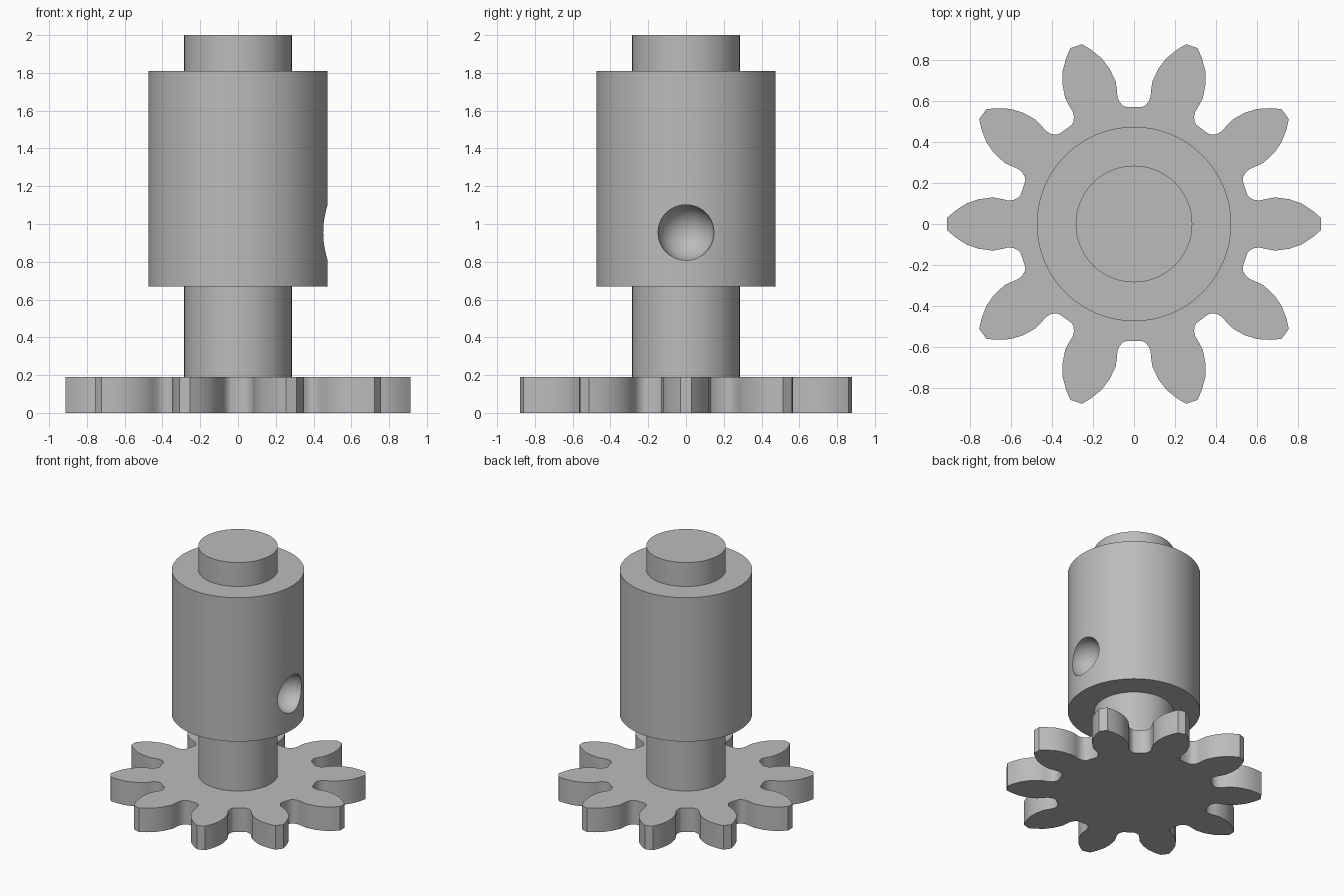
import bpy
import bmesh
from math import radians
from mathutils import Matrix, Vector

cube = bpy.data.objects.get("Cube")
if cube:
    bpy.data.objects.remove(cube, do_unlink=True)

grey = bpy.data.materials.new("plain grey")
grey.use_nodes = True
colour = (0.5, 0.5, 0.5, 1)
grey.diffuse_color = colour
grey.node_tree.nodes["Principled BSDF"].inputs["Base Color"].default_value = colour


def finish(obj, name, angle=30):
    obj.name = name
    obj.data.materials.clear()
    obj.data.materials.append(grey)
    bpy.ops.object.select_all(action="DESELECT")
    obj.select_set(True)
    bpy.context.view_layer.objects.active = obj
    bpy.ops.object.shade_smooth_by_angle(angle=radians(angle))


def cylinder(radius, bottom, top):
    bpy.ops.mesh.primitive_cylinder_add(
        vertices=96, radius=radius, depth=top - bottom,
        location=(0, 0, (bottom + top) / 2))
    return bpy.context.object


# Gear: half a tooth outline, mirrored and repeated around the axis
TEETH = 10
THICKNESS = 0.19
half_tooth = [(0.555, 0.14), (0.568, 0.127), (0.59, 0.117), (0.615, 0.115),
              (0.65, 0.123), (0.69, 0.13), (0.76, 0.121), (0.82, 0.1),
              (0.875, 0.064), (0.914, 0.03)]
tooth = [(r, -w) for r, w in half_tooth] + [(r, w) for r, w in reversed(half_tooth)]
bm = bmesh.new()
outline = []
for i in range(TEETH):
    turn = Matrix.Rotation(radians(360 / TEETH * i), 3, "Z")
    outline += [bm.verts.new(turn @ Vector((r, w, 0))) for r, w in tooth]
base = bm.faces.new(outline)
extruded = bmesh.ops.extrude_face_region(bm, geom=[base], use_keep_orig=True)
bmesh.ops.translate(bm, vec=(0, 0, THICKNESS),
                    verts=[g for g in extruded["geom"] if isinstance(g, bmesh.types.BMVert)])
bmesh.ops.recalc_face_normals(bm, faces=bm.faces)
mesh = bpy.data.meshes.new("gear")
bm.to_mesh(mesh)
bm.free()
gear = bpy.data.objects.new("gear", mesh)
bpy.context.collection.objects.link(gear)
finish(gear, "gear")

# Shaft through the collar
finish(cylinder(0.285, THICKNESS, 2.0), "shaft")

# Collar with a round dimple on its left side
collar = cylinder(0.475, 0.67, 1.81)
bpy.ops.mesh.primitive_uv_sphere_add(segments=48, ring_count=24, radius=0.148,
                                     location=(0.455, 0, 0.955))
cutter = bpy.context.object
cutter.name = "dimple_cutter"
cutter.hide_render = True
cut = collar.modifiers.new("dimple", "BOOLEAN")
cut.operation = "DIFFERENCE"
cut.solver = "EXACT"
cut.object = cutter
bpy.context.view_layer.objects.active = collar
bpy.ops.object.modifier_apply(modifier=cut.name)
bpy.data.objects.remove(cutter, do_unlink=True)
finish(collar, "collar")
